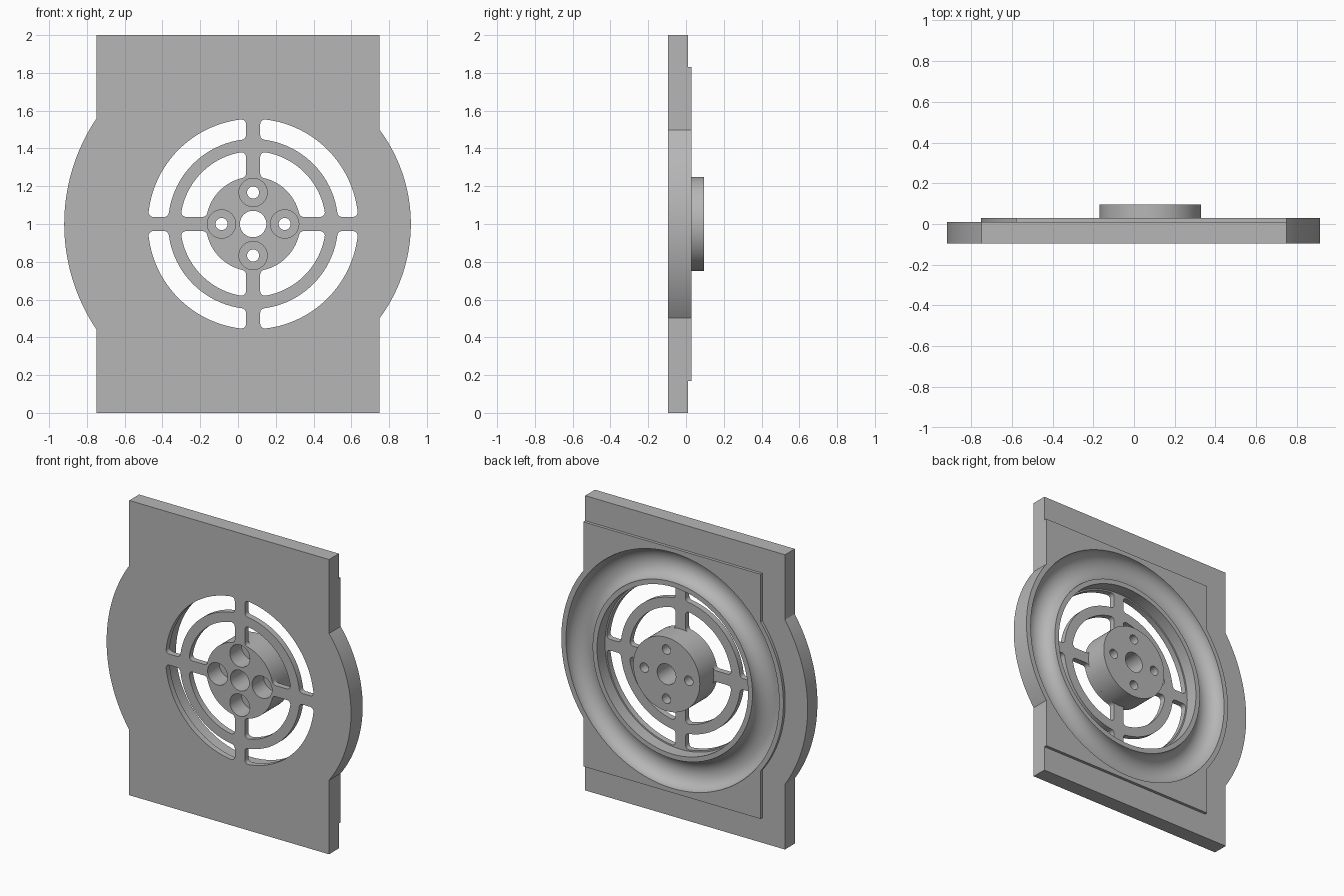
import bpy, bmesh
from math import sin, cos, pi, sqrt, atan2, acos

if "Cube" in bpy.data.objects:
    bpy.data.objects.remove(bpy.data.objects["Cube"])

CX, CZ = 0.08, 1.0                      # shared axis of hub, groove and slots
FRONT, BACK, PAD, HUB = -0.095, 0.01, 0.03, 0.095
WEB = -0.055                            # back of the thin spoked web

grey = bpy.data.materials.new("plain_grey")
grey.use_nodes = True
grey.diffuse_color = (0.47, 0.47, 0.47, 1)
grey.node_tree.nodes["Principled BSDF"].inputs["Base Color"].default_value = grey.diffuse_color


def finish(name, bm):
    bmesh.ops.remove_doubles(bm, verts=bm.verts, dist=1e-5)
    bmesh.ops.recalc_face_normals(bm, faces=bm.faces)
    mesh = bpy.data.meshes.new(name)
    bm.to_mesh(mesh)
    bm.free()
    mesh.materials.append(grey)
    obj = bpy.data.objects.new(name, mesh)
    bpy.context.collection.objects.link(obj)
    return obj


def arc(x, z, r, a0, a1, n):
    return [(x + r * cos(a0 + (a1 - a0) * i / n), z + r * sin(a0 + (a1 - a0) * i / n))
            for i in range(n + 1)]


def add_prism(bm, outline, y0, y1):
    face = bm.faces.new([bm.verts.new((x, y0, z)) for x, z in outline])
    ext = bmesh.ops.extrude_face_region(bm, geom=[face])
    verts = [g for g in ext["geom"] if isinstance(g, bmesh.types.BMVert)]
    bmesh.ops.translate(bm, verts=verts, vec=(0, y1 - y0, 0))


def add_lathe(bm, profile, x, z, n=96):
    """Spin a closed (radius, y) profile around a line along y."""
    rings = [[bm.verts.new((x + r * cos(2 * pi * i / n), y, z + r * sin(2 * pi * i / n)))
              for i in range(n)] for r, y in profile]
    for a, b in zip(rings, rings[1:] + rings[:1]):
        for i in range(n):
            j = (i + 1) % n
            bm.faces.new((a[i], a[j], b[j], b[i]))


def add_disc(bm, r, y0, y1, x=CX, z=CZ, n=96):
    add_prism(bm, arc(x, z, r, 0, 2 * pi, n)[:-1], y0, y1)


def bulged_outline(left, right, z0, z1, r_left, r_right):
    """Rectangle whose two sides swell out as arcs around the shared axis."""
    ar = acos((right - CX) / r_right)
    al = acos((CX - left) / r_left)
    return ([(left, z0), (right, z0)] + arc(CX, CZ, r_right, -ar, ar, 40)
            + [(right, z1), (left, z1)] + arc(CX, CZ, r_left, pi - al, pi + al, 40))


def slot_outline(r, R, h=0.0375, f=0.025):
    """Quarter ring slot with rounded corners between two spokes."""
    o, i = sqrt((R - f) ** 2 - (h + f) ** 2), sqrt((r + f) ** 2 - (h + f) ** 2)
    a, b = atan2(h + f, o), atan2(h + f, i)
    pts = arc(o, h + f, f, -pi / 2, a, 6)
    pts += arc(0, 0, R, a, pi / 2 - a, 28)[1:-1]
    pts += arc(h + f, o, f, pi / 2 - a, pi, 6)
    pts += arc(h + f, i, f, pi, 3 * pi / 2 - b, 6)
    pts += arc(0, 0, r, pi / 2 - b, b, 20)[1:-1]
    pts += arc(i, h + f, f, pi + b, 3 * pi / 2, 6)
    return pts


def cut(obj, cutters):
    bpy.context.view_layer.objects.active = obj
    for c in cutters:
        mod = obj.modifiers.new(c.name, "BOOLEAN")
        mod.operation, mod.solver, mod.object = "DIFFERENCE", "EXACT", c
        bpy.ops.object.modifier_apply(modifier=mod.name)


# Solid parts
bm = bmesh.new()
add_prism(bm, bulged_outline(-0.75, 0.75, 0, 2, 1.0, 0.835), FRONT, BACK)
base_plate = finish("base_plate", bm)

bm = bmesh.new()
add_prism(bm, bulged_outline(-0.58, 0.75, 0.17, 1.83, 0.832, 0.835), BACK, PAD)
back_pad = finish("back_pad", bm)

bm = bmesh.new()
add_disc(bm, 0.25, WEB, HUB)
hub = finish("hub", bm)

# Cutter: rounded ring groove in the back
bm = bmesh.new()
groove = [(0.70 + 0.1 * cos(t * pi / 24), PAD - 0.09 * sin(t * pi / 24)) for t in range(25)]
add_lathe(bm, groove + [(0.60, PAD + 0.1), (0.80, PAD + 0.1)], CX, CZ)
groove_cutter = finish("groove_cutter", bm)

# Cutter: round well behind the spoked web
bm = bmesh.new()
add_disc(bm, 0.567, WEB, PAD + 0.1)
well_cutter = finish("well_cutter", bm)

# Cutter: two rings of four slots
bm = bmesh.new()
for r, R in ((0.25, 0.385), (0.45, 0.557)):
    for k in range(4):
        c, s = cos(k * pi / 2), sin(k * pi / 2)
        ring = [(CX + x * c - z * s, CZ + x * s + z * c) for x, z in slot_outline(r, R)]
        add_prism(bm, ring, FRONT - 0.1, PAD + 0.1)
slot_cutter = finish("slot_cutter", bm)

# Cutter: shaft hole and four counterbored screw holes
bm = bmesh.new()
add_disc(bm, 0.07, FRONT - 0.1, HUB + 0.1, n=48)
bore = [(0, FRONT - 0.1), (0.075, FRONT - 0.1), (0.075, 0.03),
        (0.032, 0.03), (0.032, HUB + 0.1), (0, HUB + 0.1)]
for k in range(4):
    x, z = CX + 0.167 * cos(k * pi / 2), CZ + 0.167 * sin(k * pi / 2)
    bore_rings = bore[1:-1]
    n = 40
    rings = [[bm.verts.new((x + r * cos(2 * pi * i / n), y, z + r * sin(2 * pi * i / n)))
              for i in range(n)] for r, y in bore_rings]
    for a, b in zip(rings, rings[1:]):
        for i in range(n):
            bm.faces.new((a[i], a[(i + 1) % n], b[(i + 1) % n], b[i]))
    bm.faces.new(rings[0])
    bm.faces.new(rings[-1])
hole_cutter = finish("hole_cutter", bm)

cut(base_plate, [groove_cutter, well_cutter, slot_cutter, hole_cutter])
cut(back_pad, [groove_cutter, well_cutter])
cut(hub, [hole_cutter])
for c in (groove_cutter, well_cutter, slot_cutter, hole_cutter):
    bpy.data.objects.remove(c)

# Smooth the curved walls, keep edges sharp
for obj in (base_plate, back_pad, hub):
    bpy.ops.object.select_all(action="DESELECT")
    obj.select_set(True)
    bpy.context.view_layer.objects.active = obj
    bpy.ops.object.shade_smooth_by_angle(angle=pi / 6)
